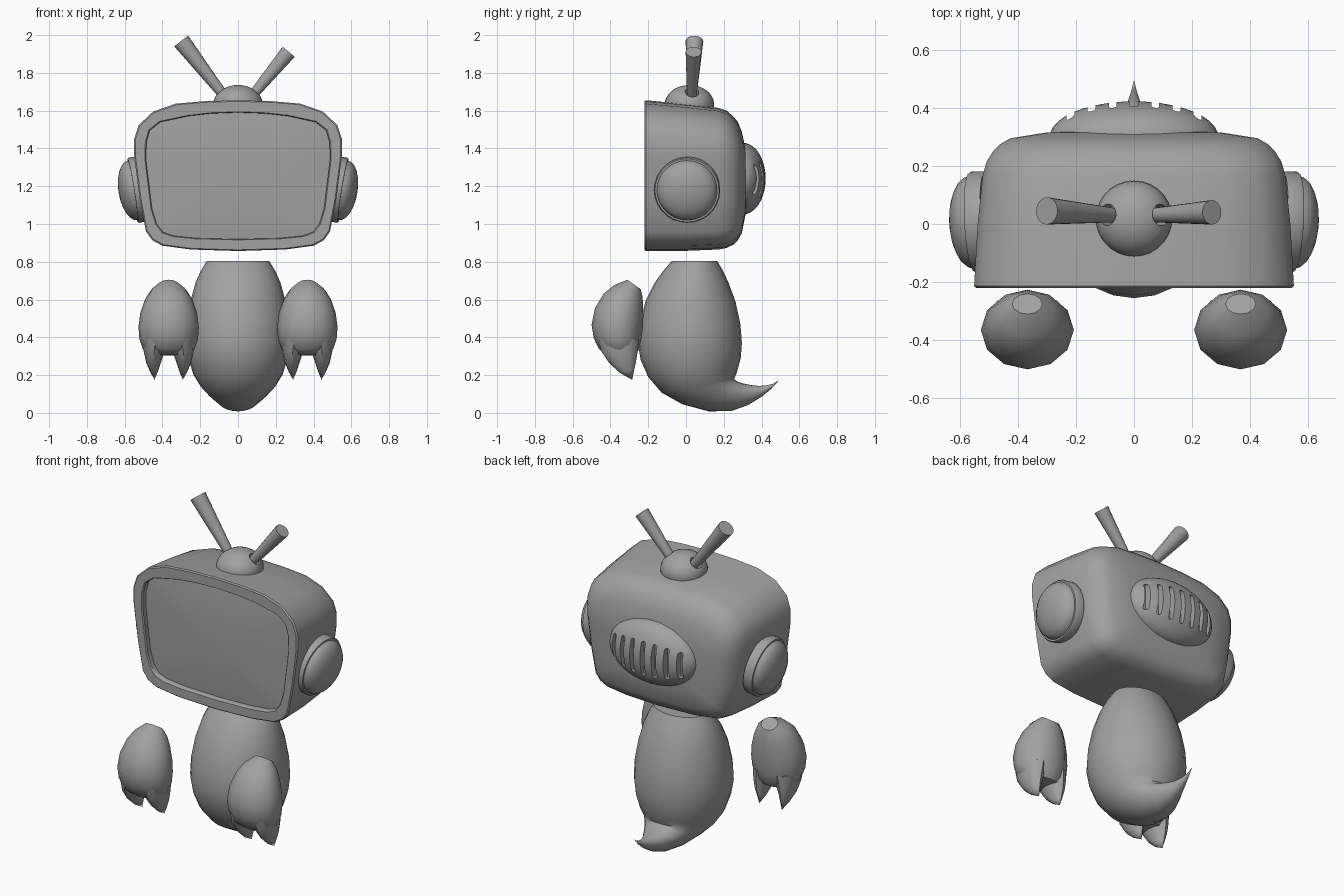
import bpy, bmesh, math
from mathutils import Vector, Matrix

if "Cube" in bpy.data.objects:
    bpy.data.objects.remove(bpy.data.objects["Cube"])

grey = bpy.data.materials.new("plain grey")
grey.diffuse_color = (0.36, 0.36, 0.36, 1)
grey.use_nodes = True
grey.node_tree.nodes["Principled BSDF"].inputs["Base Color"].default_value = grey.diffuse_color


def loft(name, rings, cap_start=True, cap_end=True, bm=None):
    """Skin a list of equal-length point rings; rings shrunk to a point become tips."""
    own = bm is None
    bm = bm or bmesh.new()
    rows = [[bm.verts.new(p) for p in ring] for ring in rings]
    n = len(rows[0])
    for a, b in zip(rows, rows[1:]):
        for i in range(n):
            j = (i + 1) % n
            bm.faces.new((a[i], a[j], b[j], b[i]))
    if cap_start:
        bm.faces.new(rows[0])
    if cap_end:
        bm.faces.new(rows[-1])
    if own:
        return finish(name, bm)


def finish(name, bm):
    bmesh.ops.remove_doubles(bm, verts=bm.verts, dist=1e-5)
    bmesh.ops.recalc_face_normals(bm, faces=bm.faces)
    mesh = bpy.data.meshes.new(name)
    bm.to_mesh(mesh)
    bm.free()
    mesh.materials.append(grey)
    ob = bpy.data.objects.new(name, mesh)
    bpy.context.collection.objects.link(ob)
    return ob


def circle(n, rx, ry=None):
    ry = rx if ry is None else ry
    return [(rx * math.cos(2 * math.pi * i / n), ry * math.sin(2 * math.pi * i / n))
            for i in range(n)]


def carve(ob, cutter):
    mod = ob.modifiers.new("carve", 'BOOLEAN')
    mod.operation, mod.solver, mod.object = 'DIFFERENCE', 'EXACT', cutter
    dg = bpy.context.evaluated_depsgraph_get()
    mesh = bpy.data.meshes.new_from_object(ob.evaluated_get(dg))
    ob.modifiers.clear()
    ob.data = mesh
    bpy.data.objects.remove(cutter)


def creature_rings(sections, cx, n):
    """Elliptic rings from (front y, front z, back y, back z, half width, x offset)."""
    rings = []
    for fy, fz, by, bz, w, dx in sections:
        f, b = Vector((cx + dx, fy, fz)), Vector((cx + dx, by, bz))
        mid, half = (f + b) / 2, (b - f) / 2
        rings.append([mid + Vector((x, 0, 0)) + half * t for x, t in circle(n, w, 1)])
    return rings


def mirrored(half):
    """Close a half outline whose first and last points lie on x = 0."""
    return half + [(-x, z) for x, z in half[-2:0:-1]]


# Head shell: rounded, tapering screen case with a recessed front
outer = mirrored([(0, 1.655), (.18, 1.65), (.33, 1.637), (.45, 1.595), (.525, 1.525),
                  (.55, 1.45), (.55, 1.36), (.52, 1.13), (.487, .96), (.455, .915),
                  (.40, .885), (.25, .865), (0, .857)])
inner = mirrored([(0, 1.59), (.14, 1.585), (.26, 1.572), (.41, 1.54), (.467, 1.495),
                  (.485, 1.43), (.487, 1.34), (.455, 1.08), (.43, 1.0), (.397, .957),
                  (.34, .937), (.22, .925), (0, .92)])


def head_ring(y, w, lo, hi):
    return [(x * w / .55, y, lo + (z - .857) * (hi - lo) / .798) for x, z in outer]


def screen_ring(y, s):
    return [(x * s, y, 1.255 + (z - 1.255) * s) for x, z in inner]


loft("head_case", [
    screen_ring(-.185, 1), screen_ring(-.214, 1), screen_ring(-.22, 1.012),
    head_ring(-.22, .543, .863, 1.649), head_ring(-.213, .55, .857, 1.655),
    head_ring(0, .538, .858, 1.635), head_ring(.17, .52, .865, 1.615),
    head_ring(.215, .507, .873, 1.60), head_ring(.25, .485, .89, 1.57),
    head_ring(.275, .46, .915, 1.54), head_ring(.295, .425, .95, 1.49),
    head_ring(.315, .30, 1.05, 1.40), head_ring(.325, 0, 1.24, 1.24),
], False, False)

# Screen: gently bulging glass set behind the frame
loft("screen", [screen_ring(-.203 + .018 * s ** 2, s)
                for s in (1, .98, .8, .55, .3, 0)], False, False)

# Ear discs: rim plus dome, tilted to follow the case sides
ear_profile = [(-.03, .172), (.018, .175), (.026, .170), (.026, .160)]
ear_profile += [(.026 + .075 * math.sin(a), .160 * math.cos(a))
                for a in [math.pi / 2 * i / 6 for i in range(1, 7)]]
for side, label in ((1, "right"), (-1, "left")):
    tilt = Matrix.Rotation(math.radians(9), 4, 'Y') @ Matrix.Rotation(math.radians(-3), 4, 'Z')
    rings = []
    for d, r in ear_profile:
        ring = []
        for y, z in circle(28, r):
            p = tilt @ Vector((d, y, z)) + Vector((.532, .007, 1.182))
            ring.append((p.x * side, p.y, p.z))
        rings.append(ring)
    loft(label + "_ear", rings, True, False)

# Back vent: oval dome with vertical rounded slots
vent = loft("back_vent", [
    [(x, .30 + .122 * math.sin(a), 1.24 + z)
     for x, z in circle(36, .29 * math.cos(a), .19 * math.cos(a))]
    for a in [math.pi / 2 * i / 10 for i in range(11)]], True, False)
slots = bmesh.new()
for k in range(-3, 4):
    sx = k * .073
    h = .105 * math.sqrt(1 - .75 * (sx / .29) ** 2) - .014
    y0 = .30 + .122 * math.sqrt(1 - (sx / .29) ** 2) - .038
    outline = [(sx + x, 1.235 + z + (h if z > 0 else -h))
               for x, z in [(.014 * math.cos(math.pi * (i + .5) / 6),
                             .014 * math.sin(math.pi * (i + .5) / 6)) for i in range(12)]]
    loft("", [[(x, y, z) for x, z in outline] for y in (y0, .5)], bm=slots)
carve(vent, finish("slot_cutter", slots))

# Antenna base: low dome with two sockets
dome = loft("antenna_base", [
    [(x, .018 + y, 1.632 + .104 * math.sin(a)) for x, y in circle(28, .131 * math.cos(a))]
    for a in [math.pi / 2 * i / 8 for i in range(-5, 9)]], True, False)


def rod(name, start, end, r0, r1):
    a, b = Vector(start), Vector(end)
    q = (b - a).to_track_quat('Z', 'Y')
    return loft(name, [[p + q @ Vector((x, y, 0)) for x, y in circle(18, r)]
                       for p, r in ((a, r0), (b, r1))])


# Antennas: rods widening to flat ends
for label, start, end, r in (("left", (-.06, .03, 1.66), (-.30, .045, 1.968), .047),
                             ("right", (.06, .03, 1.66), (.268, .04, 1.911), .042)):
    carve(dome, rod("socket_cutter", start, end, .037, .037))
    rod(label + "_antenna", start, end, .024, r)

# Body: egg shape sweeping back into an upturned tail
body = [(-.075, .805, .165, .805, .165), (-.122, .75, .197, .75, .198),
        (-.165, .69, .225, .69, .225), (-.215, .59, .262, .59, .252),
        (-.245, .47, .288, .47, .272), (-.255, .37, .296, .37, .275),
        (-.24, .28, .29, .29, .262), (-.20, .19, .268, .21, .235),
        (-.13, .108, .255, .180, .20), (-.02, .046, .272, .166, .158),
        (.12, .008, .305, .155, .115), (.24, .010, .345, .147, .075),
        (.33, .042, .385, .143, .045), (.40, .085, .425, .145, .024),
        (.45, .126, .46, .154, .010), (.495, .175, .495, .175, 0)]
loft("body_and_tail", creature_rings([s + (0,) for s in body], 0, 24), True, False)

# Hands: floating mitts, each with two pointed claws
palm = [(-.31, .705, -.24, .655, .052, 0), (-.38, .677, -.231, .62, .095, 0),
        (-.435, .632, -.227, .575, .124, 0), (-.482, .555, -.226, .505, .150, 0),
        (-.50, .465, -.229, .445, .160, 0), (-.488, .395, -.238, .385, .155, 0),
        (-.462, .34, -.25, .335, .137, 0), (-.42, .307, -.27, .305, .10, 0)]
for side, label in ((1, "right"), (-1, "left")):
    bm = bmesh.new()
    loft("", creature_rings(palm, .367 * side, 12), bm=bm)
    for s in (1, -1):
        claw = [(-.465, .39, -.25, .39, .068, .070 * s), (-.448, .325, -.256, .325, .055, .077 * s),
                (-.405, .262, -.265, .27, .039, .080 * s), (-.35, .212, -.275, .225, .021, .078 * s),
                (-.285, .175, -.285, .175, 0, .075 * s)]
        loft("", creature_rings(claw, .367 * side, 12), True, False, bm)
    finish(label + "_hand", bm)

# Smooth shading with crisp edges
for ob in bpy.context.scene.objects:
    ob.select_set(True)
    bpy.context.view_layer.objects.active = ob
bpy.ops.object.shade_smooth_by_angle(angle=math.radians(40))
